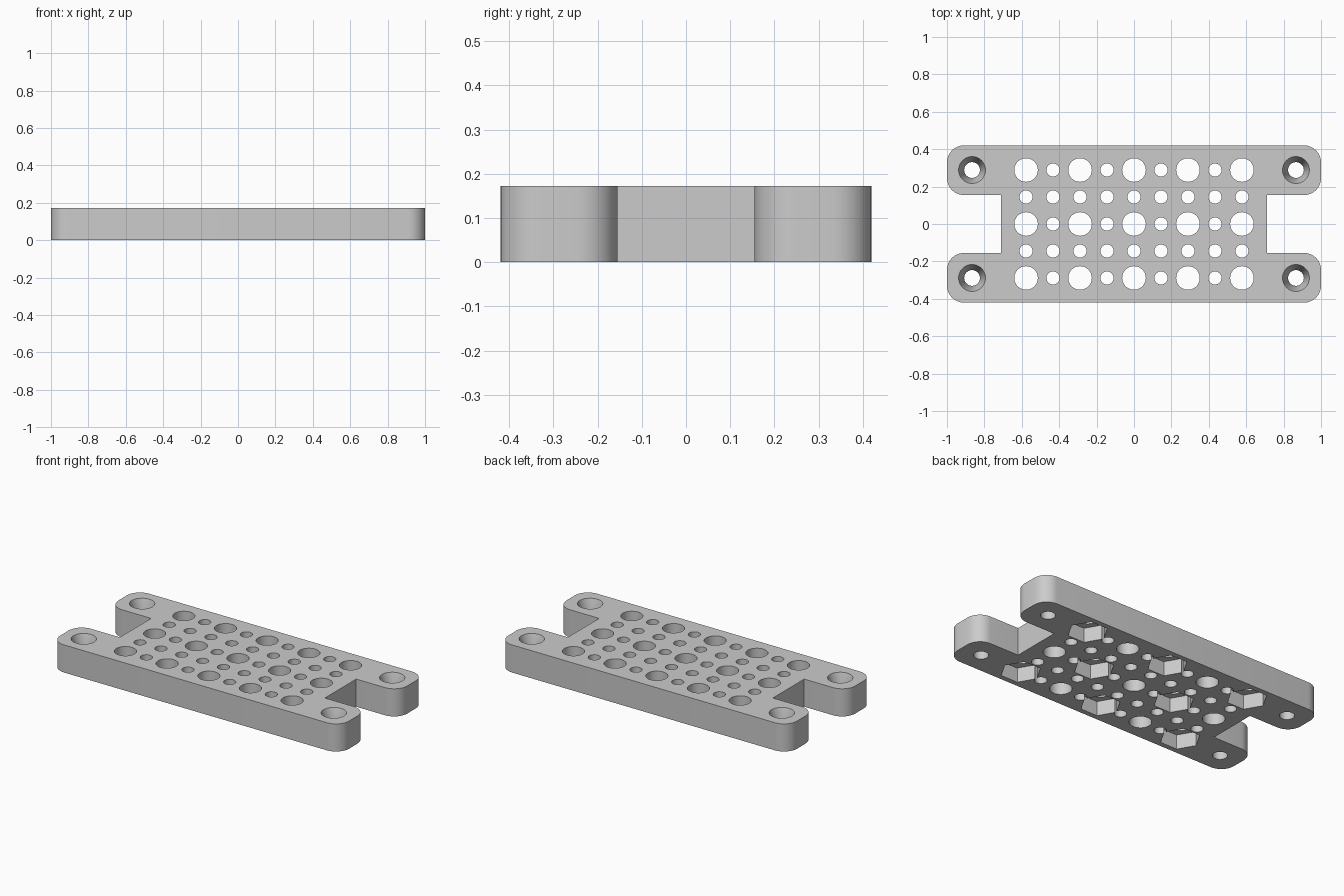
import bpy, bmesh
from math import cos, sin, pi, radians

if "Cube" in bpy.data.objects:
    bpy.data.objects.remove(bpy.data.objects["Cube"])

HEIGHT = 0.173
PITCH = 0.1443            # hole grid spacing
HALF_X, HALF_Y = 1.0, 0.42
NOTCH_X, NOTCH_Y = 0.71, 0.155
CORNER = 0.09

grey = bpy.data.materials.new("plain_grey")
grey.use_nodes = True
grey.diffuse_color = (0.6, 0.6, 0.6, 1)
grey.node_tree.nodes["Principled BSDF"].inputs["Base Color"].default_value = (0.6, 0.6, 0.6, 1)


def add_object(name, bm):
    bmesh.ops.recalc_face_normals(bm, faces=bm.faces)
    mesh = bpy.data.meshes.new(name)
    bm.to_mesh(mesh)
    bm.free()
    mesh.materials.append(grey)
    obj = bpy.data.objects.new(name, mesh)
    bpy.context.collection.objects.link(obj)
    return obj


def add_lathe(bm, x, y, profile, sides):
    """Closed solid from (radius, z) rings; sides=6 puts corners along x."""
    rings = [[bm.verts.new((x + r * cos(2 * pi * i / sides), y + r * sin(2 * pi * i / sides), z))
              for i in range(sides)] for r, z in profile]
    bm.faces.new(rings[0])
    bm.faces.new(rings[-1])
    for low, high in zip(rings, rings[1:]):
        for i in range(sides):
            j = (i + 1) % sides
            bm.faces.new((low[i], low[j], high[j], high[i]))


def arc(cx, cy, start):
    """Quarter turn of a rounded corner, counter-clockwise."""
    return [(cx + CORNER * cos(start + a * pi / 16), cy + CORNER * sin(start + a * pi / 16))
            for a in range(9)]


# Plate outline: right half, then the same turned by half a revolution
half = [(NOTCH_X, -NOTCH_Y), (NOTCH_X, NOTCH_Y)]
lower = arc(HALF_X - CORNER, -HALF_Y + CORNER, -pi / 2) + arc(HALF_X - CORNER, -NOTCH_Y - CORNER, 0)
upper = [(x, -y) for x, y in reversed(lower)]
half = lower + half + upper
outline = half + [(-x, -y) for x, y in half]
bm = bmesh.new()
base = bm.faces.new([bm.verts.new((x, y, 0)) for x, y in outline])
walls = bmesh.ops.extrude_face_region(bm, geom=[base])
bmesh.ops.translate(bm, vec=(0, 0, HEIGHT),
                    verts=[v for v in walls["geom"] if isinstance(v, bmesh.types.BMVert)])
plate = add_object("mounting_plate", bm)

# Round through holes, hexagonal nut pockets and countersunk screw holes
holes, pockets = bmesh.new(), bmesh.new()
below, above = -0.05, HEIGHT + 0.05
for i in range(-4, 5):
    for j in range(-2, 3):
        x, y = i * PITCH, j * PITCH
        large = i % 2 == 0 and j % 2 == 0
        radius = 0.063 if large else 0.035
        add_lathe(holes, x, y, [(radius, below), (radius, above)], 40 if large else 28)
        if large and (i + j) // 2 % 2 == 1:
            add_lathe(pockets, x, y, [(0.115, below), (0.115, 0.09)], 6)
for sx in (-1, 1):
    for sy in (-1, 1):
        add_lathe(holes, sx * 6 * PITCH, sy * 2 * PITCH,
                  [(0.042, below), (0.042, HEIGHT - 0.1), (0.072, HEIGHT), (0.072, above)], 40)

cutters = [add_object("hole_cutter", holes), add_object("nut_pocket_cutter", pockets)]
for cutter in cutters:
    cutter.hide_render = True
    mod = plate.modifiers.new(cutter.name, "BOOLEAN")
    mod.operation = "DIFFERENCE"
    mod.solver = "EXACT"
    mod.object = cutter

# Bake the cuts and remove the helpers
bpy.context.view_layer.update()
graph = bpy.context.evaluated_depsgraph_get()
cut_mesh = bpy.data.meshes.new_from_object(plate.evaluated_get(graph))
plate.modifiers.clear()
plate.data = cut_mesh
for cutter in cutters:
    bpy.data.objects.remove(cutter)

# Smooth round walls, crisp edges
bpy.ops.object.select_all(action="DESELECT")
plate.select_set(True)
bpy.context.view_layer.objects.active = plate
bpy.ops.object.shade_smooth_by_angle(angle=radians(25))
